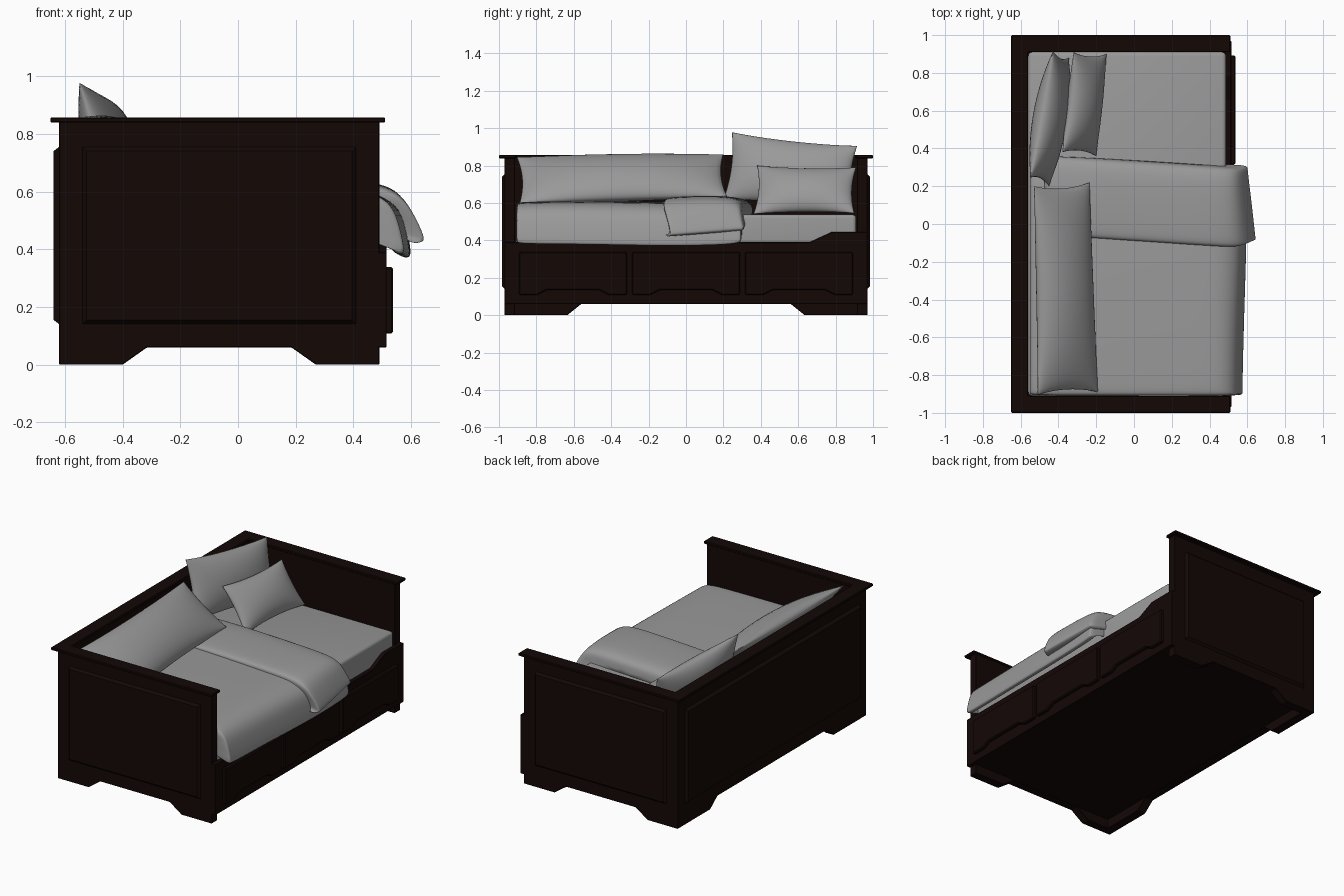
import bpy, bmesh, math
from mathutils import Vector

if "Cube" in bpy.data.objects:
    bpy.data.objects.remove(bpy.data.objects["Cube"])

wood = bpy.data.materials.new("dark_wood")
wood.diffuse_color = (0.0065, 0.0024, 0.0018, 1)
wood.use_nodes = True
wood.node_tree.nodes["Principled BSDF"].inputs["Base Color"].default_value = wood.diffuse_color
cloth = bpy.data.materials.new("grey_cloth")
cloth.diffuse_color = (0.32, 0.32, 0.32, 1)
cloth.use_nodes = True
cloth.node_tree.nodes["Principled BSDF"].inputs["Base Color"].default_value = cloth.diffuse_color


def finish(name, bm, mat, smooth=False):
    bmesh.ops.recalc_face_normals(bm, faces=bm.faces)
    me = bpy.data.meshes.new(name)
    bm.to_mesh(me)
    bm.free()
    ob = bpy.data.objects.new(name, me)
    bpy.context.collection.objects.link(ob)
    me.materials.append(mat)
    for p in me.polygons:
        p.use_smooth = smooth
    return ob


def prism(name, pts, axis, a, b, bevel=0.003, seg=1, mat=wood, smooth=False, end=None):
    """Extrude a 2D outline along an axis from a to b; end is an optional other outline at b."""
    put = {'x': lambda p, t: (t, p[0], p[1]),
           'y': lambda p, t: (p[0], t, p[1]),
           'z': lambda p, t: (p[0], p[1], t)}[axis]
    bm = bmesh.new()
    lo = [bm.verts.new(put(p, a)) for p in pts]
    hi = [bm.verts.new(put(p, b)) for p in (end or pts)]
    n = len(pts)
    bm.faces.new(lo)
    bm.faces.new(hi)
    for i in range(n):
        j = (i + 1) % n
        bm.faces.new((lo[i], lo[j], hi[j], hi[i]))
    ob = finish(name, bm, mat, smooth)
    if bevel:
        m = ob.modifiers.new("bevel", 'BEVEL')
        m.width, m.segments = bevel, seg
    return ob


def rect(a, b, c, d):
    return [(a, c), (b, c), (b, d), (a, d)]


def raised_panel(name, a, b, c, d, axis, t0, t1, slope=0.015):
    """Panel with sloped edges."""
    prism(name, rect(a, b, c, d), axis, t0, t1, 0,
          end=rect(a + slope, b - slope, c + slope, d - slope))


def footed(a, f1, f2, f3, f4, b, top):
    """Board outline with a trapezoid cut between two feet."""
    return [(a, 0), (f1, 0), (f2, 0.06), (f3, 0.06), (f4, 0), (b, 0), (b, top), (a, top)]


def loft(name, sections):
    """Smooth soft body through closed rings."""
    bm = bmesh.new()
    rings = [[bm.verts.new(p) for p in s] for s in sections]
    n = len(rings[0])
    for r, q in zip(rings, rings[1:]):
        for i in range(n):
            j = (i + 1) % n
            bm.faces.new((r[i], r[j], q[j], q[i]))
    bm.faces.new(rings[0])
    bm.faces.new(rings[-1])
    ob = finish(name, bm, cloth, True)
    m = ob.modifiers.new("soft", 'SUBSURF')
    m.levels = m.render_levels = 2
    return ob


def pillow(name, bl, br, tr, tl, thick, pu, pv, n=20):
    """Pinched cushion between four corner points."""
    bl, br, tr, tl = map(Vector, (bl, br, tr, tl))
    nor = (br - bl + tr - tl).cross(tl - bl + tr - br).normalized()
    bm = bmesh.new()
    for side in (1, -1):
        g = []
        for i in range(n + 1):
            row = []
            for j in range(n + 1):
                u = -math.cos(math.pi * i / n)
                v = -math.cos(math.pi * j / n)
                s = (u * (1 - pu * (1 - v * v)) + 1) / 2
                t = (v * (1 - pv * (1 - u * u)) + 1) / 2
                p = bl.lerp(br, s).lerp(tl.lerp(tr, s), t)
                h = max(0, (1 - u * u) * (1 - v * v)) ** 0.55
                row.append(bm.verts.new(p + nor * side * thick * h))
            g.append(row)
        for i in range(n):
            for j in range(n):
                bm.faces.new((g[i][j], g[i + 1][j], g[i + 1][j + 1], g[i][j + 1]))
    bmesh.ops.remove_doubles(bm, verts=bm.verts, dist=0.0002)
    return finish(name, bm, cloth, True)


# End boards with raised panels
for s, side in ((-1, "left"), (1, "right")):
    prism(side + "_end_board", footed(-0.62, -0.40, -0.315, 0.185, 0.27, 0.49, 0.845),
          'y', s * 0.914, s * 0.97)
    raised_panel(side + "_end_panel", -0.54, 0.41, 0.14, 0.755, 'y', s * 0.969, s * 0.985)

# Back board, back panel and closed base
prism("back_board", footed(-0.965, -0.635, -0.56, 0.56, 0.635, 0.965, 0.845), 'x', -0.62, -0.56)
raised_panel("back_panel", -0.90, 0.90, 0.14, 0.755, 'x', -0.619, -0.639)
prism("bed_base", rect(-0.58, 0.485, -0.93, 0.93), 'z', 0.061, 0.385, 0)

# U-shaped cap rail
prism("cap_rail", [(-0.65, -1), (0.51, -1), (0.51, -0.91), (-0.56, -0.91),
                   (-0.56, 0.91), (0.51, 0.91), (0.51, 1), (-0.65, 1)], 'z', 0.839, 0.857, 0.004)

# Front rail, stepped up at the head end
prism("front_rail", [(-0.97, 0.06), (0.97, 0.06), (0.97, 0.445), (0.78, 0.445), (0.66, 0.39),
                     (-0.97, 0.39)], 'x', 0.48, 0.515)

# Three drawer fronts with a finger cut-out
for i, c in enumerate((-0.604, 0, 0.604)):
    prism("drawer_front_%d" % (i + 1),
          [(c - 0.289, 0.108), (c - 0.193, 0.108), (c - 0.14, 0.134), (c + 0.14, 0.134),
           (c + 0.193, 0.108), (c + 0.289, 0.108), (c + 0.289, 0.338), (c - 0.289, 0.338)],
          'x', 0.505, 0.537, 0.006)

# Mattress
prism("mattress", rect(-0.56, 0.487, -0.91, 0.91), 'z', 0.3, 0.538, 0.02, 3, cloth, True)

# Duvet draped over the front edge
duvet = []
for y, dx, top, hem in ((-0.91, 0, 0.585, 0.395), (-0.90, 0, 0.6, 0.385), (-0.85, 0, 0.605, 0.38),
                        (-0.5, 0.008, 0.608, 0.378), (-0.1, 0.022, 0.602, 0.368),
                        (0.24, 0.024, 0.59, 0.375), (0.29, 0.022, 0.575, 0.39), (0.30, 0.02, 0.56, 0.40)):
    duvet.append([(x, y, z) for x, z in (
        (-0.555, 0.5), (-0.555, top - 0.02), (-0.53, top), (-0.1, top + 0.004), (0.35, top), (0.47, top - 0.003),
        (0.535 + dx, 0.555), (0.56 + dx, 0.48), (0.578 + dx, hem + 0.01), (0.57 + dx, hem - 0.002),
        (0.53 + dx, hem + 0.005), (0.505, 0.47), (0.47, 0.515), (0.2, 0.52))])
loft("duvet", duvet)

# Folded-back band of the duvet
fold = []
for y, k, d in ((-0.075, 0, 0.035), (-0.07, 0, 0.01), (-0.03, 0.1, 0), (0.12, 0.45, -0.005),
                (0.27, 0.85, -0.003), (0.335, 1, 0.015), (0.352, 1, 0.05)):
    tip = 0.65 - 0.045 * k
    hem = 0.425 + 0.03 * k
    ring = ((-0.48, 0.53), (-0.48, 0.60 - d), (-0.44, 0.622 - d), (-0.1, 0.632 - d), (0.3, 0.634 - d),
            (0.47, 0.63 - d), (0.555 - 0.015 * k, 0.605 - d), (0.605 - 0.03 * k, 0.54 - d * 0.5),
            (tip, hem + 0.012), (tip - 0.008, hem), (tip - 0.05, hem - 0.01),
            (0.55, 0.47), (0.485, 0.53), (0.2, 0.53))
    fold.append([(x, y - 0.05 * (min(x, 0.5) + 0.25) / 0.75 + max(0, x - 0.57) * 0.5, z)
                 for x, z in ring])
loft("duvet_fold", fold)

# Pillows leaning on the back board
pillow("long_pillow", (-0.19, -0.89, 0.60), (-0.235, 0.22, 0.635), (-0.53, 0.20, 0.86),
       (-0.51, -0.905, 0.845), 0.085, 0.04, 0.06)
pillow("large_pillow", (-0.45, 0.20, 0.62), (-0.345, 0.88, 0.55), (-0.43, 0.915, 0.905),
       (-0.55, 0.245, 0.978), 0.085, 0.06, 0.08)
pillow("small_pillow", (-0.20, 0.36, 0.54), (-0.145, 0.90, 0.545), (-0.32, 0.91, 0.79),
       (-0.38, 0.38, 0.80), 0.07, 0.07, 0.12)
